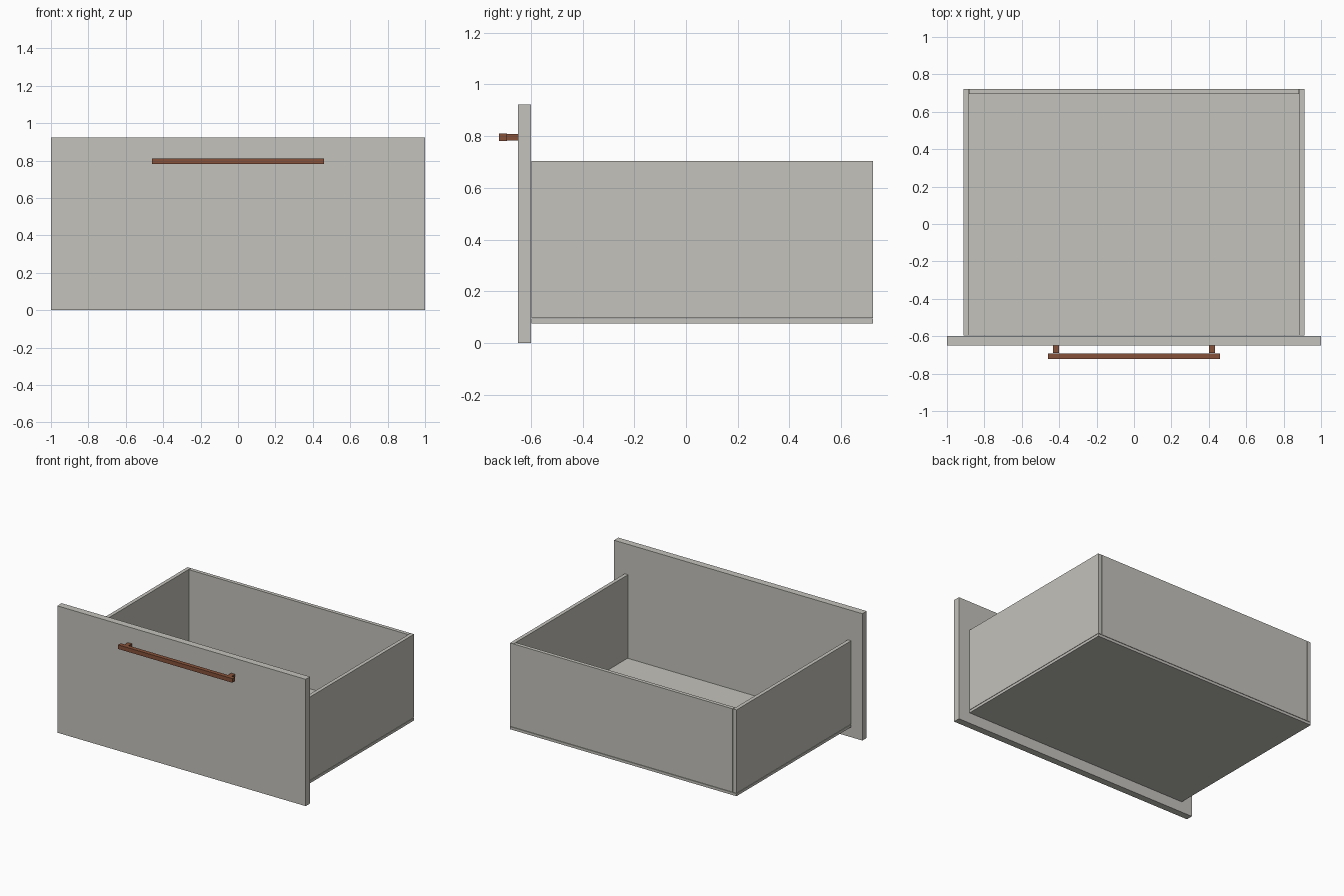
import bpy

default = bpy.data.objects.get("Cube")
if default:
    bpy.data.objects.remove(default, do_unlink=True)


def material(name, color):
    mat = bpy.data.materials.new(name)
    mat.use_nodes = True
    mat.diffuse_color = color
    bsdf = next(n for n in mat.node_tree.nodes if n.type == 'BSDF_PRINCIPLED')
    bsdf.inputs["Base Color"].default_value = color
    return mat


warm_grey = material("warm_grey", (0.55, 0.54, 0.50, 1))
brown = material("brown", (0.24, 0.085, 0.042, 1))


def board(name, x, y, z, mat):
    """Box spanning the given (min, max) ranges."""
    spans = (x, y, z)
    bpy.ops.mesh.primitive_cube_add(size=1, location=[(a + b) / 2 for a, b in spans])
    obj = bpy.context.object
    obj.name = name
    obj.scale = [b - a for a, b in spans]
    bpy.ops.object.transform_apply(location=False, rotation=False, scale=True)
    obj.data.materials.append(mat)
    return obj


HALF = 0.912          # half width of the drawer box
THICK = 0.027         # side and back board thickness
GAP = 0.003           # fine joint between boards
FRONT, BACK = -0.597, 0.722
FLOOR, TOP = 0.098, 0.704
inner = HALF - THICK - GAP

# Drawer box
board("front_panel", (-1, 1), (-0.65, -0.60), (0, 0.923), warm_grey)
board("bottom_board", (-HALF, HALF), (FRONT, BACK), (0.076, FLOOR - GAP), warm_grey)
board("back_board", (-inner, inner), (BACK - THICK, BACK), (FLOOR, TOP), warm_grey)

# Sides and handle posts come in pairs
for label, s in (("left", 1), ("right", -1)):
    def mirrored(a, b):
        return sorted((s * a, s * b))
    board(label + "_side_board", mirrored(HALF - THICK, HALF), (FRONT, BACK),
          (FLOOR, TOP), warm_grey)
    board(label + "_handle_post", mirrored(0.40, 0.432), (-0.691, -0.65),
          (0.784, 0.808), brown)

# Handle bar
board("handle_bar", (-0.46, 0.46), (-0.722, -0.692), (0.781, 0.811), brown)
